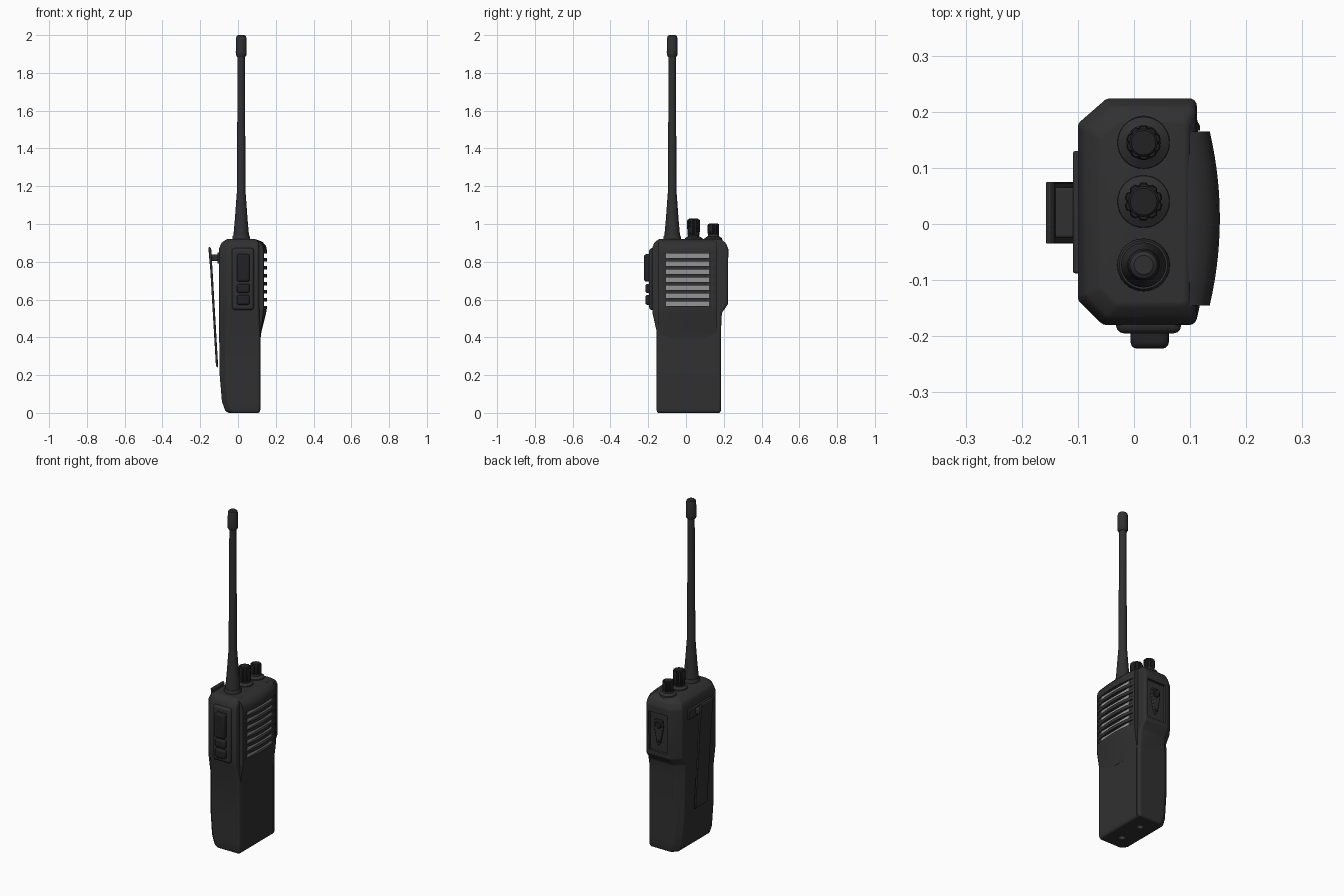
import bpy, bmesh, math
from mathutils import Matrix

if "Cube" in bpy.data.objects:
    bpy.data.objects.remove(bpy.data.objects["Cube"])


def material(name, v):
    m = bpy.data.materials.new(name)
    m.diffuse_color = (v, v, v, 1)
    m.use_nodes = True
    m.node_tree.nodes["Principled BSDF"].inputs["Base Color"].default_value = m.diffuse_color
    return m


DARK = material("dark_plastic", 0.03)
BLACK = material("black_rubber", 0.016)
METAL = material("grille_metal", 0.3)


def finish(bm, name, mat, bevel=0, seg=2):
    bmesh.ops.recalc_face_normals(bm, faces=bm.faces)
    me = bpy.data.meshes.new(name)
    bm.to_mesh(me)
    bm.free()
    ob = bpy.data.objects.new(name, me)
    bpy.context.collection.objects.link(ob)
    me.materials.append(mat)
    if bevel:
        b = ob.modifiers.new("bevel", 'BEVEL')
        b.width, b.segments, b.angle_limit = bevel, seg, math.radians(25)
    smooth(ob)
    return ob


def smooth(ob):
    bpy.ops.object.select_all(action='DESELECT')
    ob.select_set(True)
    bpy.context.view_layer.objects.active = ob
    bpy.ops.object.shade_smooth_by_angle(angle=math.radians(35))


def loft(name, rings, mat=DARK, bevel=0, seg=2):
    bm = bmesh.new()
    vs = [[bm.verts.new(p) for p in r] for r in rings]
    n = len(rings[0])
    for a, b in zip(vs, vs[1:]):
        for i in range(n):
            j = (i + 1) % n
            bm.faces.new((a[i], a[j], b[j], b[i]))
    bm.faces.new(vs[0])
    bm.faces.new(vs[-1])
    return finish(bm, name, mat, bevel, seg)


def box(name, x, y, z, mat=DARK, bevel=0.0, seg=2):
    ring = lambda h: [(x[0], y[0], h), (x[1], y[0], h), (x[1], y[1], h), (x[0], y[1], h)]
    return loft(name, [ring(z[0]), ring(z[1])], mat, bevel, seg)


def lathe(name, cx, cy, prof, mat=DARK, n=32, lobes=0, depth=0.0):
    rings = []
    for r, z in prof:
        ring = []
        for i in range(n):
            a = math.tau * i / n
            q = r * (1 - depth * max(0, math.cos(lobes * a))) if lobes else r
            ring.append((cx + q * math.cos(a), cy + q * math.sin(a), z))
        rings.append(ring)
    return loft(name, rings, mat)


def cut(ob, cutters):
    for c in cutters:
        m = ob.modifiers.new("cut", 'BOOLEAN')
        m.operation, m.object, m.solver = 'DIFFERENCE', c, 'EXACT'
    bpy.ops.object.select_all(action='DESELECT')
    ob.select_set(True)
    bpy.context.view_layer.objects.active = ob
    for m in list(ob.modifiers):
        bpy.ops.object.modifier_apply(modifier=m.name)
    for c in cutters:
        bpy.data.objects.remove(c)
    smooth(ob)


# Body: octagonal sections (z, x0, x1, y0, y1, back chamfer)
def section(z, x0, x1, y0, y1, c, f=0.008):
    return [(x1, y0 + f, z), (x1, y1 - f, z), (x1 - f, y1, z), (x0 + c * 1.15, y1, z),
            (x0, y1 - c, z), (x0, y0 + c, z), (x0 + c, y0, z), (x1 - f, y0, z)]


body = loft("body", [section(*s) for s in (
    (0.0, -0.052, 0.112, -0.15, 0.18, 0.025),
    (0.012, -0.068, 0.118, -0.155, 0.185, 0.027),
    (0.06, -0.085, 0.118, -0.155, 0.185, 0.03),
    (0.2, -0.097, 0.118, -0.155, 0.185, 0.033),
    (0.43, -0.10, 0.118, -0.155, 0.185, 0.036),
    (0.53, -0.10, 0.113, -0.178, 0.190, 0.042),
    (0.575, -0.10, 0.112, -0.18, 0.222, 0.045),
    (0.87, -0.10, 0.112, -0.18, 0.224, 0.045),
    (0.90, -0.088, 0.110, -0.168, 0.21, 0.04),
    (0.92, -0.06, 0.095, -0.145, 0.185, 0.03))], bevel=0.006)
cut(body, [box("socket_cutter", (-0.03, 0.09), (0.208, 0.26), (0.60, 0.83)),
           box("seam_cutter", (0.114, 0.2), (0.163, 0.167), (-0.1, 0.5))])


# Speaker front: sections curved across y
def front(z, xe, xc, y0=-0.145, y1=0.165, n=14):
    pts = [(0.06, y1, z), (0.06, y0, z)]
    for i in range(n + 1):
        t = i / n
        pts.append((xe + (xc - xe) * (1 - (2 * t - 1) ** 2), y0 + (y1 - y0) * t, z))
    return pts


panel = loft("speaker_front", [front(*s) for s in (
    (0.39, 0.112, 0.119), (0.43, 0.119, 0.124), (0.53, 0.133, 0.149), (0.555, 0.135, 0.153),
    (0.86, 0.135, 0.153), (0.885, 0.131, 0.148), (0.905, 0.118, 0.13), (0.917, 0.09, 0.1))])
slots = [0.578 + 0.0422 * i for i in range(7)]
cut(panel, [box("slot_cutter", (0.134, 0.2), (-0.135, 0.155), (z - 0.012, z + 0.012)) for z in slots])
for i, z in enumerate(slots):
    box(f"grille_strip_{i + 1}", (0.128, 0.1365), (-0.107, 0.122), (z - 0.012, z + 0.012), METAL)

# Antenna and its collar
lathe("antenna_collar", 0.017, -0.073, [(0.047, 0.9), (0.047, 0.93), (0.043, 0.94)])
lathe("antenna", 0.017, -0.073, [
    (0.04, 0.91), (0.04, 0.955), (0.034, 1.02), (0.026, 1.13), (0.023, 1.17), (0.019, 1.9)])
lathe("antenna_cap", 0.017, -0.073, [
    (0.022, 1.885), (0.028, 1.895), (0.029, 1.91), (0.027, 1.985), (0.024, 1.995), (0.017, 2.0)])

# Knobs with fluted grips
for name, y, r, top in (("channel_knob", 0.04, 0.034, 1.028), ("volume_knob", 0.145, 0.031, 1.003)):
    lathe(name + "_base", 0.017, y, [(0.048, 0.91), (0.046, 0.925), (0.03, 0.935), (0.026, 0.95)])
    lathe(name + "_grip", 0.017, y, [(r * 0.85, 0.935), (r * 0.95, 0.945), (r, top - 0.04),
                                     (r, top - 0.012), (r * 0.93, top - 0.003)],
          BLACK, 80, 10, 0.12)
    lathe(name + "_cap", 0.017, y, [(r * 0.8, top - 0.01), (r * 0.8, top - 0.003), (r * 0.7, top)], BLACK)

# Side control plate and push buttons
box("button_plate", (-0.032, 0.084), (-0.195, -0.16), (0.545, 0.872), DARK, 0.014, 3)
for name, z0, z1, y in (("talk_button", 0.695, 0.84, -0.222),
                        ("upper_button", 0.635, 0.683, -0.215),
                        ("lower_button", 0.572, 0.625, -0.215)):
    box(name, (-0.006, 0.062), (y, -0.18), (z0, z1), BLACK, 0.011, 3)

# Belt clip: bracket, hinge and sloping blade
box("clip_bracket", (-0.109, -0.09), (-0.088, 0.13), (0.79, 0.85), DARK, 0.004)
box("clip_hinge", (-0.145, -0.10), (-0.025, 0.065), (0.803, 0.838), DARK, 0.005)
blade = [(-0.157, 0.872), (-0.15, 0.88), (-0.142, 0.872), (-0.135, 0.76), (-0.105, 0.245),
         (-0.11, 0.24), (-0.117, 0.25), (-0.147, 0.76)]
loft("clip_blade", [[(x, y, z) for x, z in blade] for y in (-0.035, 0.075)], DARK, 0.002)

# Accessory socket cover: frame, tapered lever and round screw
lever = [(0.005, 0.79), (0.055, 0.79), (0.06, 0.75), (0.042, 0.65), (0.03, 0.635), (0.018, 0.65), (0.0, 0.75)]
loft("socket_lever", [[(x, y, z) for x, z in lever] for y in (0.2, 0.218)], DARK, 0.003)
for name, r, y, z in (("socket_screw", 0.022, 0.223, 0.76), ("socket_pin", 0.009, 0.222, 0.66)):
    screw = lathe(name, 0, 0, [(r, 0), (r, 0.018), (r * 0.8, 0.022)], BLACK)
    screw.data.transform(Matrix.Translation((0.03, y - 0.022, z)) @ Matrix.Rotation(-math.pi / 2, 4, 'X'))

# Charging contacts under the base
for i, y in enumerate((-0.06, 0.09)):
    box(f"charge_contact_{i + 1}", (0.02, 0.045), (y - 0.012, y + 0.012), (0.0, 0.004), METAL)
    bpy.data.objects[f"charge_contact_{i + 1}"].location.z = -0.001
